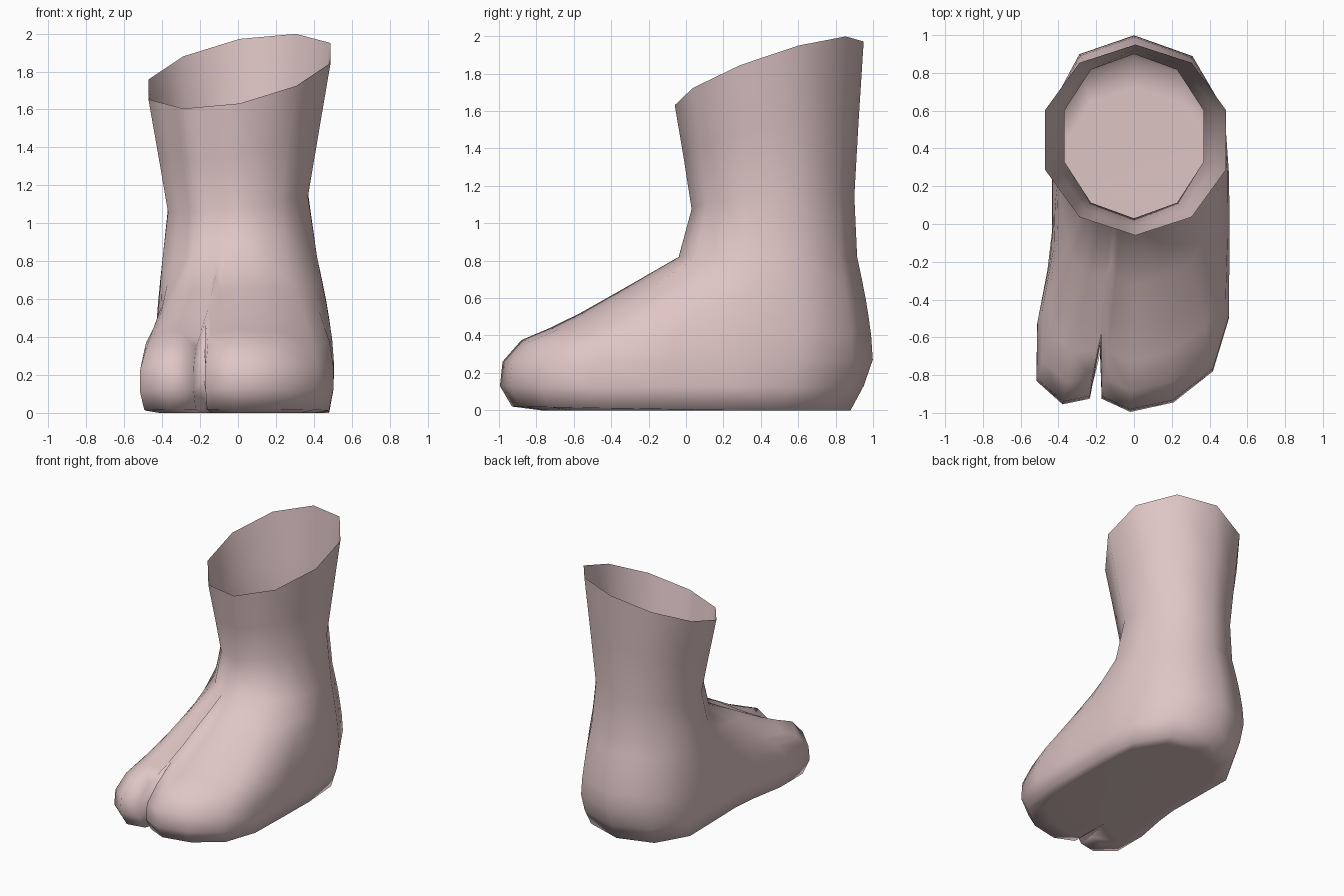
import bpy, bmesh, math

if "Cube" in bpy.data.objects:
    bpy.data.objects.remove(bpy.data.objects["Cube"])

# Leg rings (10-sided): rx, ry, centre x, centre y, base z, tilt along x, tilt along y
CUFF = (0.505, 0.505, 0.008, 0.445, 1.80, 0.20, 0.337)
MID = (0.445, 0.468, 0.004, 0.455, 1.45, 0.16, 0.21)
ANKLE = (0.388, 0.435, 0.0, 0.465, 1.11, 0.11, 0.08)
INSTEP = (0.428, 0.477, 0.01, 0.438, 0.82, 0.0, 0.0)

# Foot columns: position on the leg ring (0 = front, 5 = heel), outline x, y, height factor
COLUMNS = [
    (0, -0.02, -0.995, 1), (0.5, 0.21, -0.945, 0.98), (1, 0.42, -0.78, 0.93),
    (1.5, 0.505, -0.5, 0.95), (2, 0.507, -0.1, 1), (2.5, 0.505, 0.25, 1),
    (3, 0.48, 0.6, 1), (4, 0.31, 0.89, 1), (5, 0, 1.0, 1), (6, -0.29, 0.9, 1),
    (7, -0.44, 0.62, 1), (7.5, -0.435, 0.3, 1), (8, -0.435, -0.05, 1),
    (8.4, -0.46, -0.25, 1), (8.8, -0.515, -0.53, 0.95), (9, -0.52, -0.83, 0.87),
    (9.25, -0.38, -0.955, 1), (9.5, -0.235, -0.925, 0.93),
    (9.6, -0.182, -0.65, 1.3), (9.7, -0.172, -0.925, 0.93),
]

# Foot rows: reach from instep to outline, side z, toe z, x scale, toe y scale, heel y scale
ROWS = [
    (0.30, 0.70, 0.655, 1, 1, 1), (0.55, 0.59, 0.52, 1, 1, 1),
    (0.72, 0.50, 0.44, 1, 1, 1), (0.88, 0.40, 0.375, 1, 1, 1),
    (0.985, 0.27, 0.26, 1, 1, 1), (1, 0.13, 0.13, 0.995, 1, 0.95),
    (1, 0.0, 0.02, 0.95, 0.935, 0.88), (1, 0.0, 0.0, 0.8, 0.78, 0.72),
]


def leg_point(ring, a):
    """Point on a tilted decagon ring at corner position a."""
    rx, ry, cx, cy, z, tx, ty = ring

    def corner(k):
        t = math.radians(36 * k)
        return cx + rx * math.sin(t), cy - ry * math.cos(t)
    k = math.floor(a)
    (x0, y0), (x1, y1) = corner(k), corner(k + 1)
    x, y = x0 + (x1 - x0) * (a - k), y0 + (y1 - y0) * (a - k)
    return x, y, z + tx * x + ty * (y - cy)


def foot_point(row, col):
    """Point running from the instep ring down over the foot to the sole."""
    s, z_side, z_toe, kx, k_toe, k_heel = row
    a, ox, oy, h = col
    x0, y0, _ = leg_point(INSTEP, a)
    x, y = x0 + (ox - x0) * s, y0 + (oy - y0) * s
    f = min(1, max(0, (0.2 - oy) / 1.1))
    z = (z_side + (z_toe - z_side) * f) * (1 + (h - 1) * s)
    return x * kx, y * (k_toe if y < 0 else k_heel), z


# Split-toe sock: open cuff, leg, foot and closed sole in one skin
bm = bmesh.new()
rings = [[bm.verts.new(leg_point(r, c[0])) for c in COLUMNS]
         for r in (CUFF, MID, ANKLE, INSTEP)]
rings += [[bm.verts.new(foot_point(r, c)) for c in COLUMNS] for r in ROWS]
n = len(COLUMNS)
for up, low in zip(rings, rings[1:]):
    for i in range(n):
        j = (i + 1) % n
        bm.faces.new((up[i], low[i], low[j], up[j]))
sole = bm.faces.new(rings[-1][::-1])
bmesh.ops.triangulate(bm, faces=[sole])
for face in bm.faces:
    face.smooth = True
mesh = bpy.data.meshes.new("split_toe_sock")
bm.to_mesh(mesh)
bm.free()
sock = bpy.data.objects.new("split_toe_sock", mesh)
bpy.context.collection.objects.link(sock)

# Soft pink colour
pink = bpy.data.materials.new("soft_pink")
pink.diffuse_color = (0.74, 0.56, 0.56, 1)
pink.use_nodes = True
pink.node_tree.nodes["Principled BSDF"].inputs["Base Color"].default_value = pink.diffuse_color
mesh.materials.append(pink)
